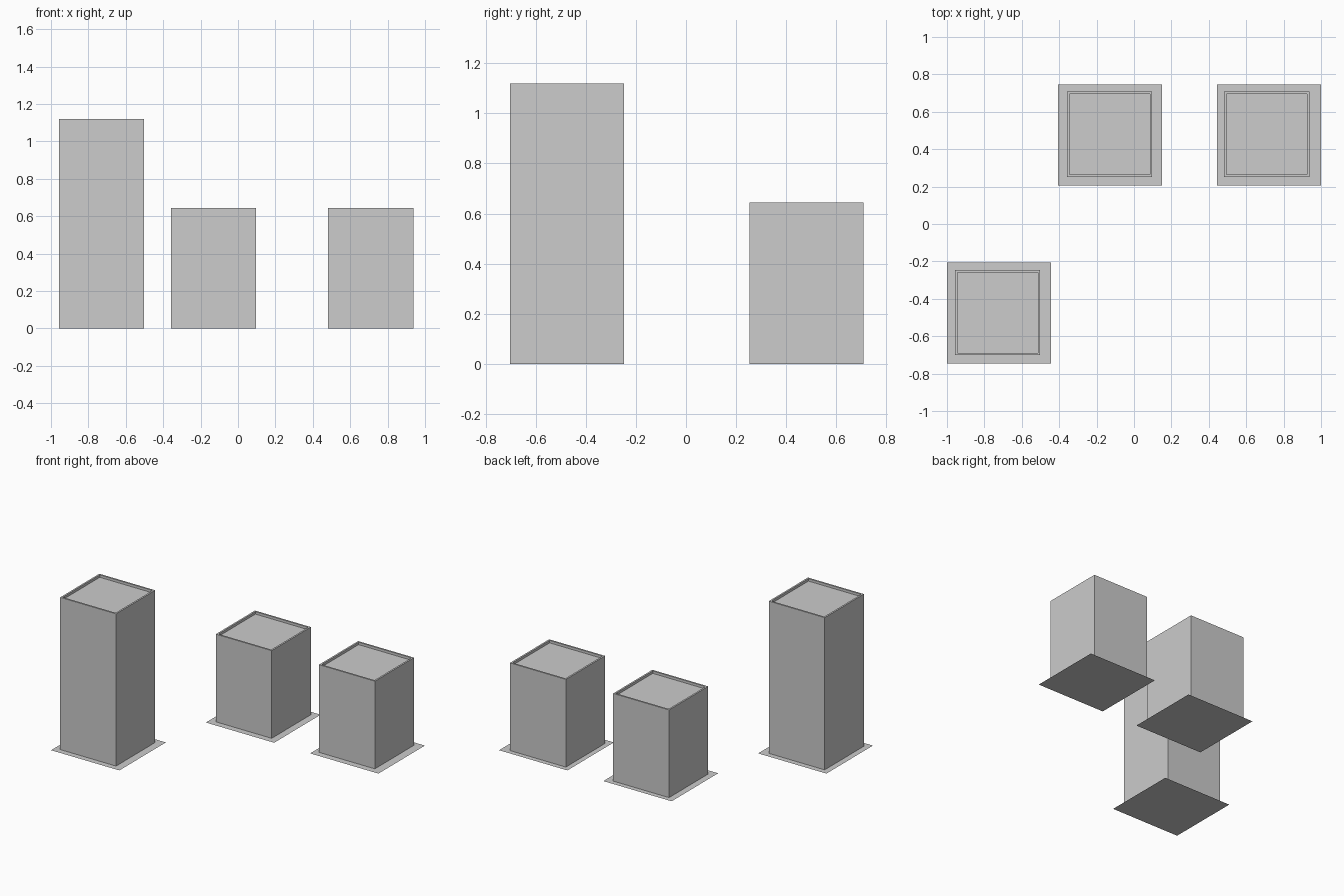
import bpy
import bmesh

cube = bpy.data.objects.get("Cube")
if cube:
    bpy.data.objects.remove(cube, do_unlink=True)

GREY = (0.604, 0.604, 0.604, 1.0)
grey = bpy.data.materials.new("plain_grey")
grey.use_nodes = True
grey.diffuse_color = GREY
grey.node_tree.nodes["Principled BSDF"].inputs["Base Color"].default_value = GREY

BLOCK = 0.455          # side of each block
RIM = 0.018            # width of the parapet
RECESS = 0.018         # depth of the sunken roof
PAD = (0.556, 0.54)    # ground pad size


def finish(bm, name):
    mesh = bpy.data.meshes.new(name)
    bm.to_mesh(mesh)
    bm.free()
    mesh.materials.append(grey)
    obj = bpy.data.objects.new(name, mesh)
    bpy.context.collection.objects.link(obj)
    return obj


def add_block(name, x, y, height):
    """Square block whose roof is sunk inside a thin parapet."""
    bm = bmesh.new()
    bmesh.ops.create_cube(bm, size=1)
    bmesh.ops.scale(bm, vec=(BLOCK, BLOCK, height), verts=bm.verts)
    bmesh.ops.translate(bm, vec=(x, y, height / 2), verts=bm.verts)
    bm.normal_update()
    # Drop the hidden underside so only the pad lies on the ground
    under = [f for f in bm.faces if f.normal.z < -0.5]
    bmesh.ops.delete(bm, geom=under, context="FACES_ONLY")
    # Parapet rim, then vertical inner walls down to the roof
    roof = next(f for f in bm.faces if f.normal.z > 0.5)
    bmesh.ops.inset_region(bm, faces=[roof], thickness=RIM)
    result = bmesh.ops.extrude_face_region(bm, geom=[roof])
    lowered = [g for g in result["geom"] if isinstance(g, bmesh.types.BMVert)]
    bmesh.ops.translate(bm, vec=(0, 0, -RECESS), verts=lowered)
    if roof.is_valid:
        bmesh.ops.delete(bm, geom=[roof], context="FACES_ONLY")
    bmesh.ops.recalc_face_normals(bm, faces=bm.faces)
    finish(bm, name)


def add_pad(name, x, y):
    """Flat pad lying on the ground."""
    bm = bmesh.new()
    bmesh.ops.create_grid(bm, x_segments=1, y_segments=1, size=0.5)
    bmesh.ops.scale(bm, vec=(PAD[0], PAD[1], 1), verts=bm.verts)
    bmesh.ops.translate(bm, vec=(x, y, 0), verts=bm.verts)
    finish(bm, name)


# Name, block centre, pad centre, height
buildings = [
    ("tall", (-0.729, -0.474), (-0.722, -0.475), 1.12),
    ("middle", (-0.130, 0.480), (-0.127, 0.475), 0.645),
    ("left", (0.710, 0.480), (0.722, 0.475), 0.645),
]
for name, block, pad, height in buildings:
    add_block(name + "_block", *block, height)
    add_pad(name + "_ground_pad", *pad)
